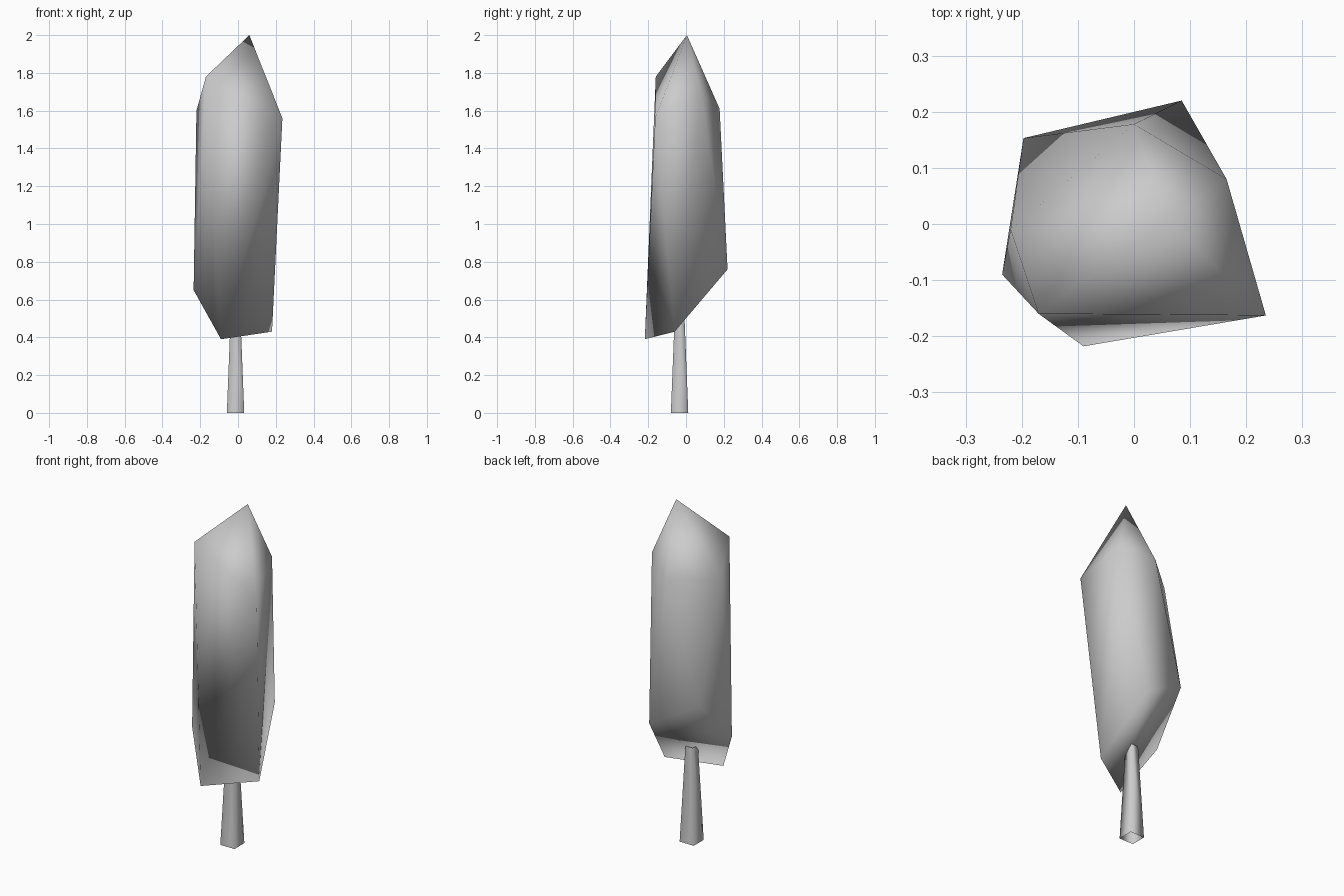
import bpy, bmesh, math
from mathutils import Matrix

if "Cube" in bpy.data.objects:
    bpy.data.objects.remove(bpy.data.objects["Cube"])


def finish(bm, name):
    bmesh.ops.recalc_face_normals(bm, faces=bm.faces[:])
    for f in bm.faces:
        f.smooth = True
    me = bpy.data.meshes.new(name)
    bm.to_mesh(me)
    bm.free()
    ob = bpy.data.objects.new(name, me)
    bpy.context.collection.objects.link(ob)
    return ob


# Foliage: irregular low-poly hull, smooth shaded
points = [
    (0.06, 0.005, 2.0),                                             # tip
    (-0.17, -0.16, 1.78), (0.235, -0.163, 1.56), (-0.22, -0.01, 1.6),
    (0.0, 0.178, 1.61), (0.165, 0.08, 1.69),                        # shoulder
    (-0.235, -0.09, 0.65), (-0.09, -0.218, 0.39), (0.18, -0.06, 0.43),
    (0.085, 0.22, 0.76), (-0.197, 0.153, 0.91),                     # lower rim
]
bm = bmesh.new()
for p in points:
    bm.verts.new(p)
bmesh.ops.convex_hull(bm, input=bm.verts[:])
finish(bm, "foliage")

# Trunk: tapered open square tube
h = 0.56
bm = bmesh.new()
bmesh.ops.create_cone(bm, cap_ends=False, segments=4,
                      radius1=0.046 * math.sqrt(2), radius2=0.024 * math.sqrt(2), depth=h)
bm.transform(Matrix.Translation((-0.013, -0.034, h / 2)) @ Matrix.Rotation(math.pi / 4, 4, 'Z'))
finish(bm, "trunk")
